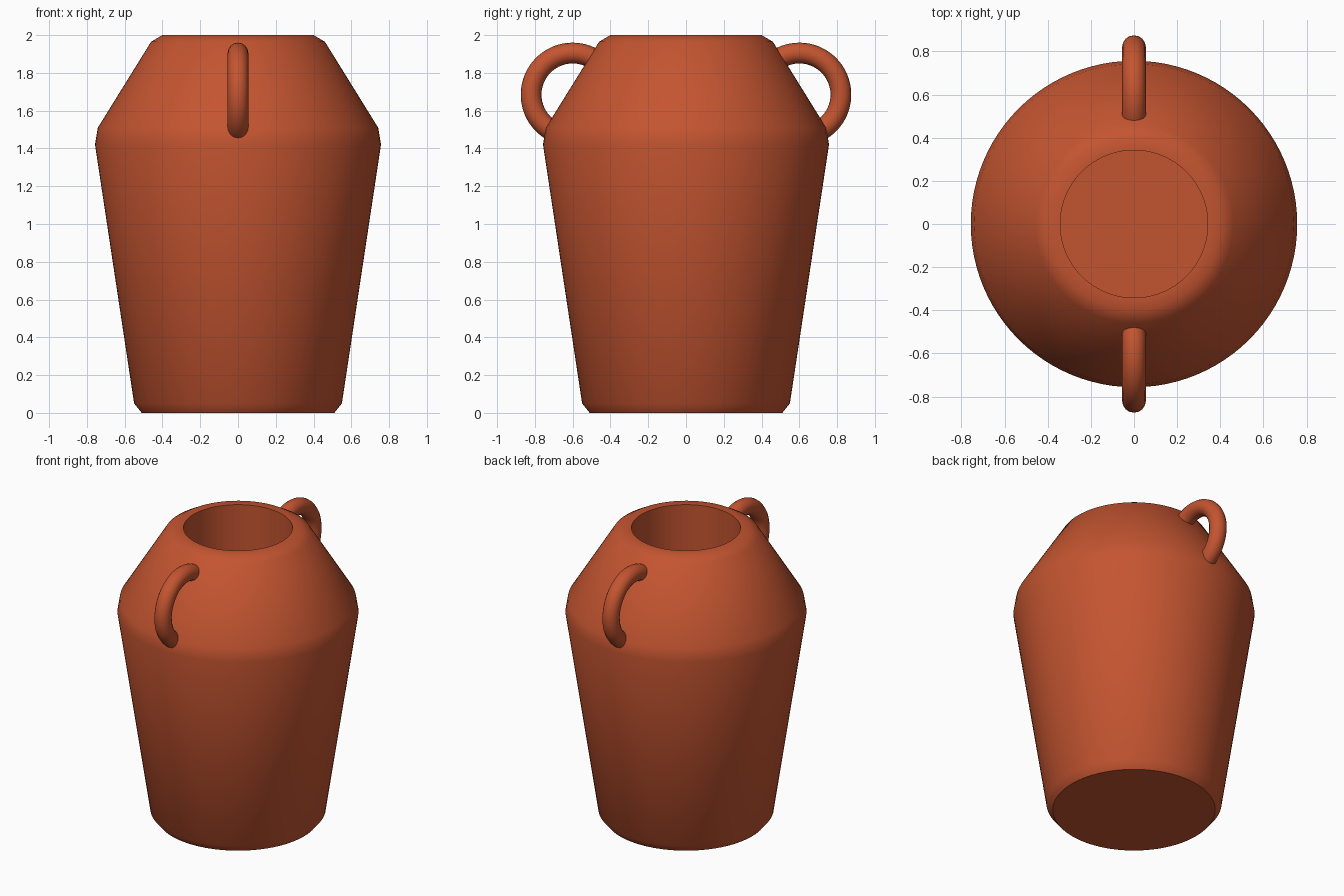
import bpy, bmesh
from math import pi, sin, cos, radians

if "Cube" in bpy.data.objects:
    bpy.data.objects.remove(bpy.data.objects["Cube"])

clay = bpy.data.materials.new("terracotta")
clay.diffuse_color = (0.55, 0.09, 0.03, 1)
clay.use_nodes = True
clay.node_tree.nodes["Principled BSDF"].inputs["Base Color"].default_value = clay.diffuse_color

# Jar: one outline of (radius, height) spun around z, outside then hollow inside
profile = [(0, 0), (0.51, 0), (0.55, 0.05), (0.757, 1.42), (0.742, 1.51),
           (0.46, 1.965), (0.40, 2.0), (0.342, 2.0), (0.342, 0.1), (0, 0.1)]
bm = bmesh.new()
verts = [bm.verts.new((r, 0, z)) for r, z in profile]
edges = [bm.edges.new(pair) for pair in zip(verts, verts[1:])]
bmesh.ops.spin(bm, geom=verts + edges, cent=(0, 0, 0), axis=(0, 0, 1),
               angle=2 * pi, steps=96, use_duplicate=False)
bmesh.ops.remove_doubles(bm, verts=bm.verts, dist=0.0001)
bmesh.ops.recalc_face_normals(bm, faces=bm.faces)
mesh = bpy.data.meshes.new("jar_body")
bm.to_mesh(mesh)
bm.free()
mesh.materials.append(clay)
jar = bpy.data.objects.new("jar_body", mesh)
bpy.context.collection.objects.link(jar)
bpy.context.view_layer.objects.active = jar
jar.select_set(True)
bpy.ops.object.shade_smooth_by_angle(angle=radians(40))


# Loop handle: round tube along an arc, ends buried in the shoulder
def handle(name, side):
    curve = bpy.data.curves.new(name, 'CURVE')
    curve.dimensions = '3D'
    curve.bevel_depth = 0.055
    curve.bevel_resolution = 6
    curve.use_fill_caps = True
    steps = 40
    path = curve.splines.new('POLY')
    path.points.add(steps)
    for i, p in enumerate(path.points):
        a = radians(-75 + 205 * i / steps)
        p.co = (0, side * (0.60 + 0.22 * cos(a)), 1.685 + 0.22 * sin(a), 1)
    curve.materials.append(clay)
    bpy.context.collection.objects.link(bpy.data.objects.new(name, curve))


handle("front_handle", -1)
handle("back_handle", 1)
